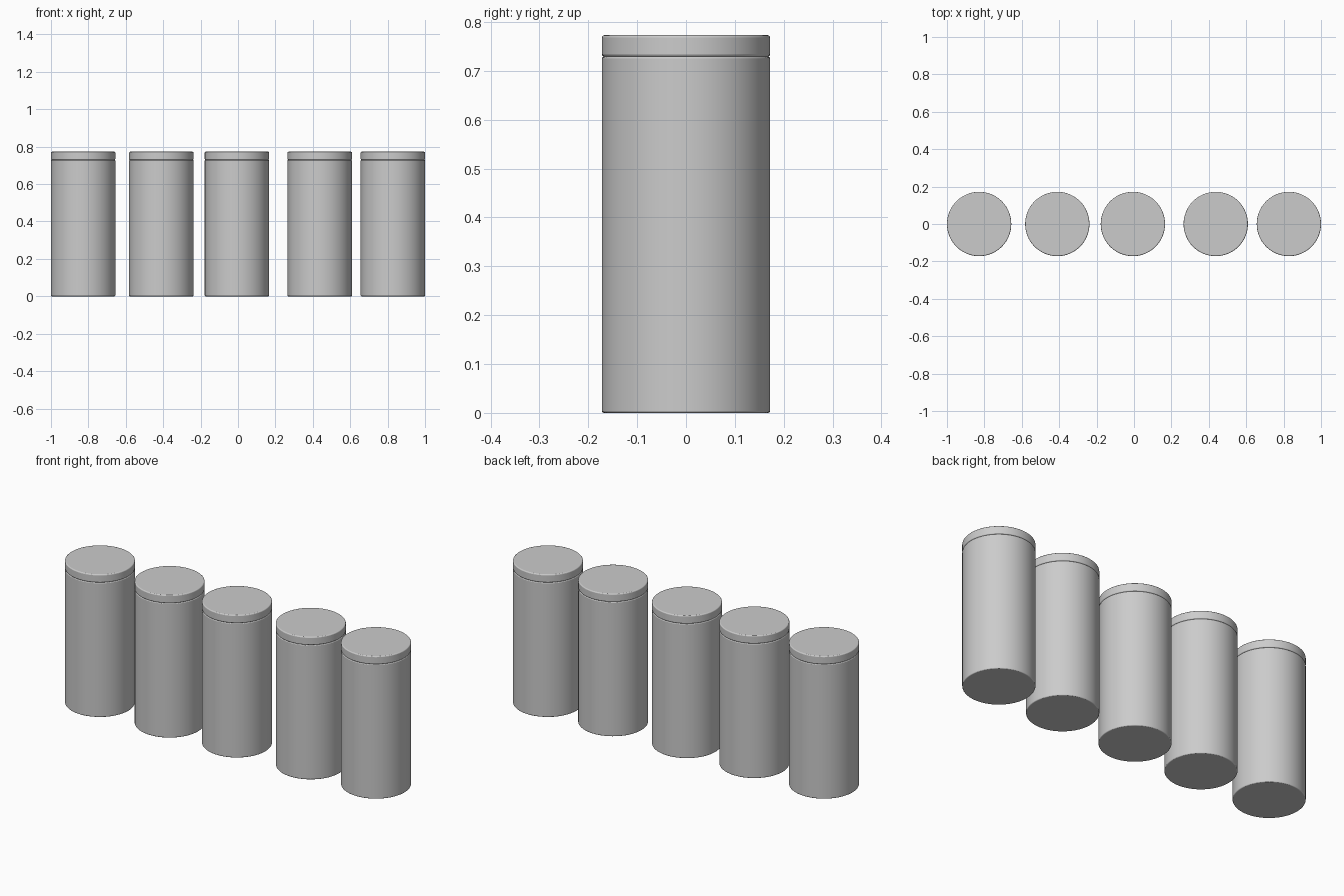
import bpy
import math

cube = bpy.data.objects.get("Cube")
if cube:
    bpy.data.objects.remove(cube, do_unlink=True)

RADIUS = 0.172
BODY_TOP = 0.729
LID_TOP = 0.773

grey = bpy.data.materials.new("plain grey")
grey.use_nodes = True
color = (0.6, 0.6, 0.6, 1)
grey.diffuse_color = color
grey.node_tree.nodes["Principled BSDF"].inputs["Base Color"].default_value = color


def rounded_cylinder(name, x, bottom, top, bevel):
    """Upright cylinder with softly rounded rims."""
    bpy.ops.mesh.primitive_cylinder_add(
        vertices=64, radius=RADIUS, depth=top - bottom,
        location=(x, 0, (bottom + top) / 2))
    obj = bpy.context.object
    obj.name = name
    obj.data.materials.append(grey)
    rim = obj.modifiers.new("rounded rims", "BEVEL")
    rim.width = bevel
    rim.segments = 3
    rim.limit_method = "ANGLE"
    rim.angle_limit = math.radians(40)
    bpy.ops.object.shade_smooth_by_angle(angle=math.radians(35))
    return obj


# Row of five canisters, each a tall body with a thin lid
for i, x in enumerate((-0.828, -0.41, -0.006, 0.437, 0.828), start=1):
    rounded_cylinder(f"canister_body_{i}", x, 0, BODY_TOP, 0.004)
    rounded_cylinder(f"canister_lid_{i}", x, BODY_TOP, LID_TOP, 0.005)
